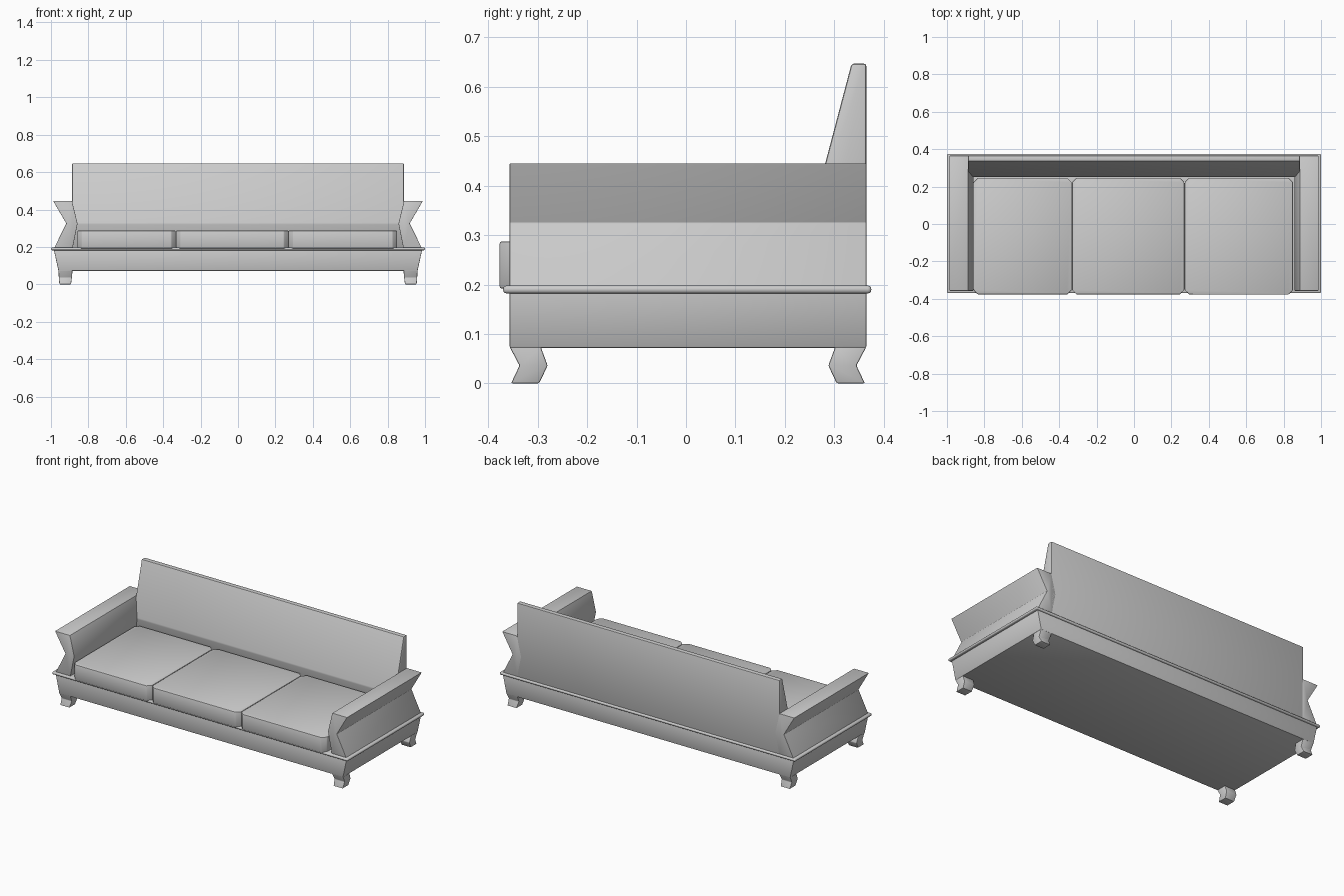
import bpy, bmesh
from math import radians
from mathutils import Vector

cube = bpy.data.objects.get("Cube")
if cube:
    bpy.data.objects.remove(cube, do_unlink=True)

GREY = (0.6, 0.6, 0.6, 1)
fabric = bpy.data.materials.new("light grey")
fabric.use_nodes = True
fabric.diffuse_color = GREY
fabric.node_tree.nodes["Principled BSDF"].inputs["Base Color"].default_value = GREY


def loft(name, sections, bevel=0.0, segments=2):
    """Skin a closed solid through matching rings of points."""
    bm = bmesh.new()
    rings = [[bm.verts.new(Vector(p)) for p in ring] for ring in sections]
    n = len(rings[0])
    for a, b in zip(rings, rings[1:]):
        for i in range(n):
            j = (i + 1) % n
            bm.faces.new((a[i], a[j], b[j], b[i]))
    bm.faces.new(rings[0])
    bm.faces.new(rings[-1])
    bmesh.ops.recalc_face_normals(bm, faces=bm.faces)
    mesh = bpy.data.meshes.new(name)
    bm.to_mesh(mesh)
    bm.free()
    mesh.materials.append(fabric)
    obj = bpy.data.objects.new(name, mesh)
    bpy.context.collection.objects.link(obj)
    bpy.ops.object.select_all(action='DESELECT')
    obj.select_set(True)
    bpy.context.view_layer.objects.active = obj
    if bevel:
        mod = obj.modifiers.new("soft edges", 'BEVEL')
        mod.width = bevel
        mod.segments = segments
        mod.limit_method = 'ANGLE'
        mod.angle_limit = radians(25)
        bpy.ops.object.modifier_apply(modifier=mod.name)
    bpy.ops.object.shade_smooth_by_angle(angle=radians(30))
    return obj


def rect(x0, x1, y0, y1, z):
    return [(x0, y0, z), (x1, y0, z), (x1, y1, z), (x0, y1, z)]


FRONT, BACK = -0.357, 0.365

# Base, narrowing downwards at both ends, and the rounded rim above it
loft("base", [rect(-0.96, 0.96, FRONT, BACK, 0.072),
              rect(-0.985, 0.985, FRONT, BACK, 0.187)], 0.003)
loft("rim", [rect(-1, 1, -0.37, 0.375, 0.182),
             rect(-1, 1, -0.37, 0.375, 0.198)], 0.007, 3)

# Kinked legs: height, outer depth inset, inner depth inset, outer x, inner x
leg_rings = [(0.0, 0.003, 0.06, 0.955, 0.893),
             (0.036, 0.02, 0.077, 0.958, 0.888),
             (0.074, 0.0, 0.063, 0.96, 0.885)]
for sx, side in ((1, "left"), (-1, "right")):
    for edge, sy, end in ((FRONT, 1, "front"), (BACK, -1, "back")):
        loft(f"{end}_{side}_leg",
             [rect(sx * xi, sx * xo, edge + sy * o, edge + sy * i, z)
              for z, o, i, xo, xi in leg_rings], 0.003)

# Waisted arms, swept from front to back
arm_profile = [(0.985, 0.19), (0.918, 0.325), (0.988, 0.445),
               (0.887, 0.445), (0.858, 0.325), (0.885, 0.19)]
for sx, side in ((1, "left"), (-1, "right")):
    loft(f"{side}_arm", [[(sx * x, y, z) for x, z in arm_profile]
                         for y in (FRONT, BACK)], 0.002)

# Sloping backrest, swept from side to side
back_profile = [(BACK, 0.19), (BACK, 0.647), (0.335, 0.647),
                (0.25, 0.325), (0.275, 0.19)]
loft("backrest", [[(x, y, z) for y, z in back_profile]
                  for x in (-0.887, 0.887)], 0.005)

# Three seat cushions with cut corners
C = 0.024
Y0, Y1 = -0.377, 0.247
spans = (("right", -0.858, -0.333), ("middle", -0.331, 0.269), ("left", 0.271, 0.85))
for name, x0, x1 in spans:
    outline = [(x0 + C, Y0), (x1 - C, Y0), (x1, Y0 + C), (x1, Y1 - C),
               (x1 - C, Y1), (x0 + C, Y1), (x0, Y1 - C), (x0, Y0 + C)]
    loft(f"{name}_cushion", [[(x, y, z) for x, y in outline]
                             for z in (0.192, 0.287)], 0.004)
